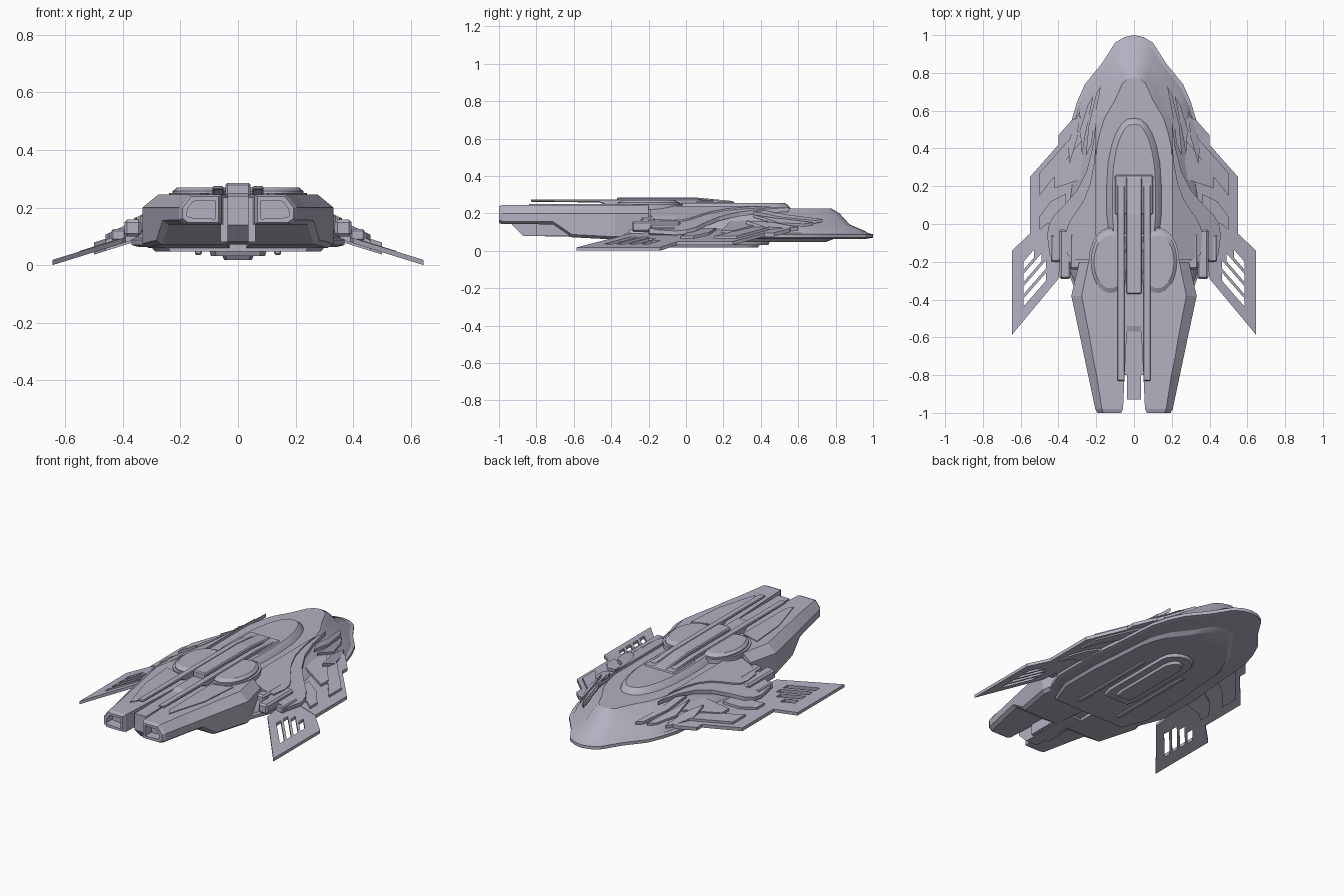
import bpy, bmesh, math

cube = bpy.data.objects.get("Cube")
if cube:
    bpy.data.objects.remove(cube, do_unlink=True)

hull_grey = bpy.data.materials.new("hull_grey")
hull_grey.use_nodes = True
COLOUR = (0.45, 0.44, 0.53, 1)
hull_grey.diffuse_color = COLOUR
hull_grey.node_tree.nodes["Principled BSDF"].inputs["Base Color"].default_value = COLOUR


def loft(name, rings, mirror=False, smooth=False, bevel=0, recess=0):
    """Skin closed rings of 3D points and cap both ends."""
    bm = bmesh.new()
    rows = [[bm.verts.new(p) for p in ring] for ring in rings]
    n = len(rows[0])
    for a, b in zip(rows, rows[1:]):
        for i in range(n):
            j = (i + 1) % n
            bm.faces.new((a[i], a[j], b[j], b[i]))
    first = bm.faces.new(rows[0])
    bm.faces.new(rows[-1])
    bmesh.ops.recalc_face_normals(bm, faces=bm.faces)
    if recess:
        bmesh.ops.inset_region(bm, faces=[first], thickness=0.018)
        hole = bmesh.ops.extrude_face_region(bm, geom=[first])["geom"]
        verts = [g for g in hole if isinstance(g, bmesh.types.BMVert)]
        bmesh.ops.translate(bm, verts=verts, vec=(0, recess, 0))
        if first.is_valid:
            bmesh.ops.delete(bm, geom=[first], context="FACES_ONLY")
    mesh = bpy.data.meshes.new(name)
    bm.to_mesh(mesh)
    bm.free()
    mesh.materials.append(hull_grey)
    ob = bpy.data.objects.new(name, mesh)
    bpy.context.collection.objects.link(ob)
    if smooth:
        bpy.ops.object.select_all(action="DESELECT")
        ob.select_set(True)
        bpy.context.view_layer.objects.active = ob
        bpy.ops.object.shade_smooth_by_angle(angle=math.radians(25))
    if bevel:
        mod = ob.modifiers.new("Bevel", "BEVEL")
        mod.width, mod.segments = bevel, 1
    if mirror:
        ob.modifiers.new("Mirror", "MIRROR")
    return ob


def plate(name, pts, plane, thick, **kw):
    """Flat panel lying on the sloping plane z = a + b*x + c*y."""
    a, b, c = plane
    rings = [[(x, y, a + b * x + c * y + t) for x, y in pts] for t in (0, thick)]
    return loft(name, rings, mirror=True, **kw)


def prism(name, profile, x0, x1, **kw):
    """Side profile of (y, z) points extruded across x."""
    return loft(name, [[(x, y, z) for y, z in profile] for x in (x0, x1)], **kw)


def box(name, x0, x1, y0, y1, z0, z1, **kw):
    return prism(name, [(y0, z0), (y1, z0), (y1, z1), (y0, z1)], x0, x1, **kw)


def symmetric(half, levels, y_mid):
    """Rings from a half outline; each level is (x scale, y scale, z)."""
    whole = half + [(-x, y) for x, y in reversed(half) if x > 0]
    return [[(x * sx, y_mid + (y - y_mid) * sy, z) for x, y in whole]
            for sx, sy, z in levels]


def ellipse(cx, cy, rx, ry, z, n=32):
    return [(cx + rx * math.cos(math.tau * i / n),
             cy + ry * math.sin(math.tau * i / n), z) for i in range(n)]


# Main hull with its nose rim, belly and raised deck
RIM = [(0, 1), (.05, .99), (.1, .96), (.17, .85), (.26, .74), (.3, .65),
       (.33, .55), (.35, .3), (.37, .1), (.37, -.2), (.3, -.38)]
loft("main_hull", symmetric(RIM, [
    (.93, .97, .063), (1, 1, .07), (1, 1, .088), (.96, .98, .095), (.95, .97, .105),
    (.87, .91, .14), (.67, .87, .2), (.6, .84, .225)], -.38), smooth=True)
loft("belly_plate", symmetric(RIM, [(.78, .82, .048), (.83, .86, .07)], -.38), smooth=True)

# Canopy on the deck
CANOPY = [(0, .55), (.035, .545), (.065, .515), (.09, .47), (.11, .41), (.128, .32),
          (.135, .2), (.135, .05), (.125, -.05)]
loft("canopy", symmetric(CANOPY, [(1.12, 1.03, .215), (1, 1, .24), (.85, .96, .256)], 0),
     smooth=True)
box("canopy_step", -.1, .1, .05, .26, .24, .263, bevel=.006)

# Spine and twin rails
prism("spine", [(-.37, .23), (-.37, .285), (.05, .285), (.25, .266), (.27, .24)],
      -.043, .043, bevel=.006)
prism("rail", [(-.83, .262), (-.83, .275), (.05, .275), (.22, .264), (.22, .23),
               (-.4, .23), (-.46, .258)], .05, .088, mirror=True, bevel=.004)

# Rear prongs with recessed ends
def prong_ring(y, xi, xo, zb, c, top=.245):
    return [(xi, y, zb), (xo - .02, y, zb), (xo, y, zb + .015), (xo, y, .2),
            (xo - c, y, top), (xi, y, top)]

loft("rear_prong", [
    prong_ring(-1, .068, .193, .148, .03, .238), prong_ring(-.98, .058, .205, .142, .035),
    prong_ring(-.8, .05, .243, .142, .045), prong_ring(-.71, .045, .262, .14, .045),
    prong_ring(-.61, .04, .283, .072, .05), prong_ring(-.38, .03, .332, .06, .055),
    prong_ring(-.2, .03, .29, .07, .05)], mirror=True, recess=.06)
plate("prong_panel", [(.1, -.4), (.22, -.36), (.2, -.6), (.13, -.84), (.105, -.8)],
      (.24, 0, 0), .01)

# Central beam between the prongs
box("beam_root", -.06, .06, -.8, -.2, .08, .235)
prism("beam", [(-.93, .14), (-.87, .08), (-.5, .072), (-.36, .25), (-.54, .25),
               (-.57, .24), (-.93, .24)], -.037, .037)

# Oval engine covers
loft("engine_cover_base", [ellipse(.125, -.2, .115, .18, z) for z in (.22, .25)],
     mirror=True, smooth=True)
loft("engine_cover", [ellipse(.125, -.2, .102 * s, .165 * s, z)
                      for s, z in ((1, .24), (1, .257), (.85, .27))], mirror=True, smooth=True)

# Drooping side wings and fins
WING = (.2, -.31, 0)
plate("side_wing", [(.28, .57), (.33, .55), (.4, .47), (.4, .42), (.55, .25), (.55, -.05),
                    (.45, -.05), (.39, -.2), (.28, -.2)], WING, .02)
fin = plate("wing_fin", [(.45, -.05), (.55, -.05), (.645, -.14), (.645, -.585),
                         (.4, -.29), (.39, -.2)], WING, .018)
fin.modifiers.clear()

# Slanted slots through each fin
for y, xi in ((-.2, .53), (-.265, .49), (-.33, .465), (-.395, .465)):
    dy = (.585 - xi) * 1.15
    slot = [(.585, y), (xi, y + dy), (xi, y + dy - .042), (.585, y - .042)]
    cutter = loft("slot_cutter", [[(px, py, z) for px, py in slot] for z in (-.1, .2)])
    cutter.hide_render = True
    mod = fin.modifiers.new("Slot", "BOOLEAN")
    mod.operation, mod.object, mod.solver = "DIFFERENCE", cutter, "EXACT"
    bpy.context.view_layer.objects.active = fin
    bpy.ops.object.modifier_apply(modifier=mod.name)
    bpy.data.objects.remove(cutter, do_unlink=True)
fin.modifiers.new("Mirror", "MIRROR")

# Raised strakes on both faces of the wing
STRAKE = (WING[0] - .008, WING[1], 0)
plate("front_strake", [(.28, .5), (.36, .43), (.5, .27), (.5, .15), (.43, .24), (.28, .34)],
      STRAKE, .042)
plate("rear_strake", [(.36, .16), (.44, .12), (.5, .04), (.5, -.03), (.46, 0), (.36, 0)],
      STRAKE, .042)
plate("inner_strake", [(.27, .45), (.33, .38), (.42, .26), (.42, .19), (.27, .24)],
      (.245, -.36, 0), .015)

# Curved flank shells over the wing roots, in two layers
FLANK = [(.2, .55), (.22, .4), (.25, .28), (.3, .18), (.36, .11), (.42, .05), (.45, 0),
         (.46, -.06), (.445, -.17), (.37, -.2), (.2, -.2)]
plate("flank_shell", FLANK, (.305, -.48, 0), .022)
plate("flank_overlay", [(.2 + (x - .2) * .62, y * .85 - .02) for x, y in FLANK],
      (.322, -.48, 0), .014)

# Nose flank blades
BLADE = (.47, -.713, -.263)
plate("upper_blade", [(.175, .73), (.2, .69), (.24, .52), (.255, .36), (.225, .42),
                      (.21, .55)], BLADE, .016)
plate("middle_blade", [(.215, .68), (.245, .63), (.285, .5), (.275, .36), (.262, .45)],
      BLADE, .014)
plate("lower_blade", [(.285, .6), (.315, .54), (.35, .42), (.34, .32), (.3, .46)],
      BLADE, .018)

# Side pods behind the shells
box("side_pod", .335, .395, -.29, -.03, .1, .158, mirror=True, bevel=.01)
box("pod_inner", .28, .34, -.24, -.05, .11, .18, mirror=True, bevel=.01)
box("pod_bracket", .39, .44, -.2, -.06, .085, .125, mirror=True, bevel=.006)

# Belly keel, a stepped rounded oval
KEEL = [(.1 * math.sin(math.pi * i / 8), .35 + .1 * math.cos(math.pi * i / 8))
        for i in range(5)] + [(.1, -.1), (.08, -.16)]
loft("keel_outer", symmetric(KEEL, [(.94, .97, .032), (1, 1, .052)], .15), smooth=True)
loft("keel_inner", symmetric(KEEL, [(.48, .78, .018), (.55, .82, .034)], .15), smooth=True)
box("keel_side_bar", .125, .15, -.3, .25, .036, .052, mirror=True, bevel=.005)
